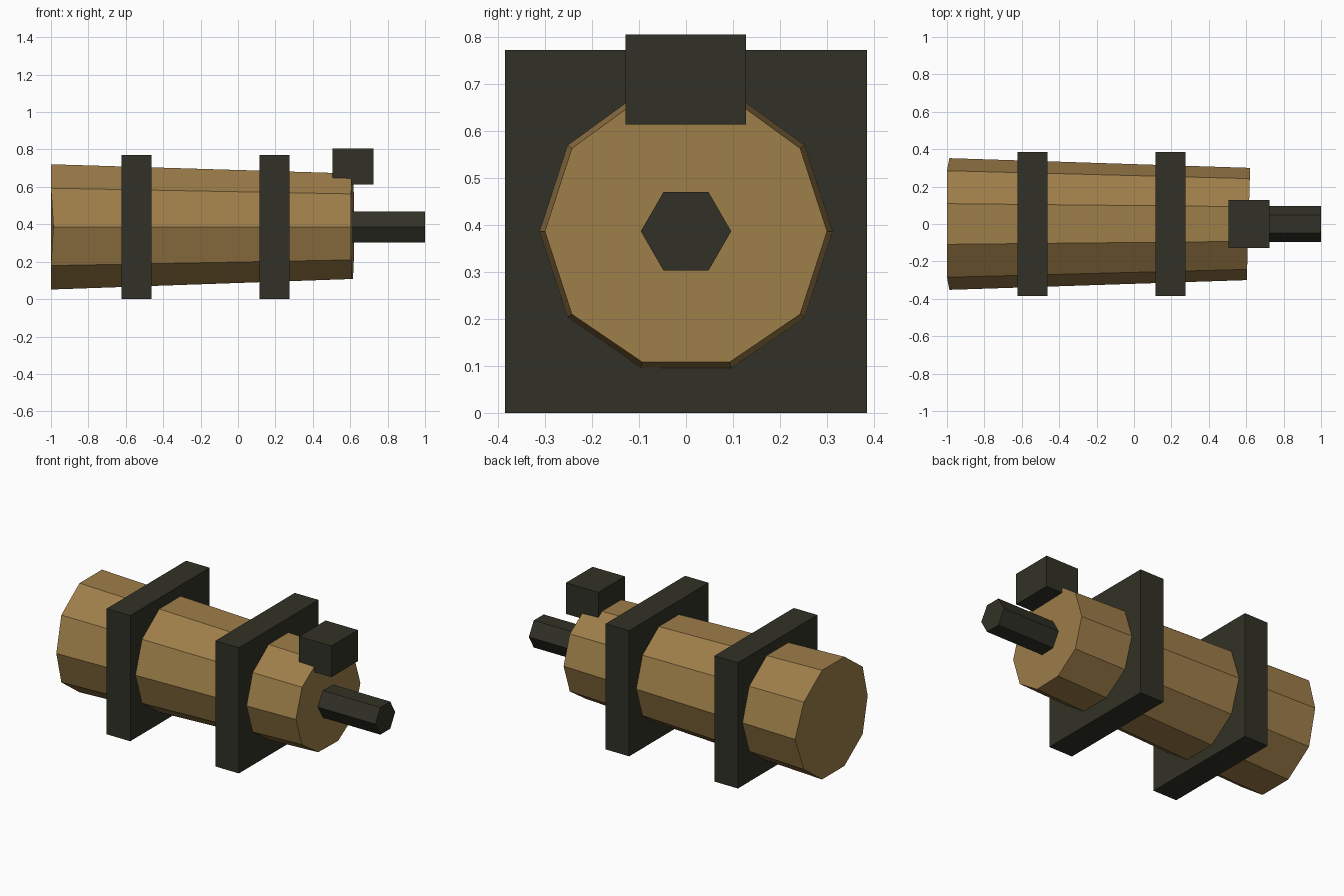
import bpy, bmesh, math

if "Cube" in bpy.data.objects:
    bpy.data.objects.remove(bpy.data.objects["Cube"])

CENTER_Z = 0.386


def material(name, color):
    m = bpy.data.materials.new(name)
    m.diffuse_color = (*color, 1)
    m.use_nodes = True
    m.node_tree.nodes["Principled BSDF"].inputs["Base Color"].default_value = m.diffuse_color
    return m


WOOD = material("tan brown", (0.340, 0.208, 0.067))
DARK = material("dark olive", (0.031, 0.031, 0.020))


def finish(name, bm, mat):
    bmesh.ops.recalc_face_normals(bm, faces=bm.faces)
    mesh = bpy.data.meshes.new(name)
    bm.to_mesh(mesh)
    bm.free()
    mesh.materials.append(mat)
    obj = bpy.data.objects.new(name, mesh)
    bpy.context.collection.objects.link(obj)


def box(name, x, y, z, mat):
    """Box from (low, high) ranges."""
    bm = bmesh.new()
    bmesh.ops.create_cube(bm, size=1)
    for v in bm.verts:
        v.co = [r[0] if c < 0 else r[1] for r, c in zip((x, y, z), v.co)]
    finish(name, bm, mat)


def prism(name, sides, ends, mat, adjust=None):
    """Capped prism along x; ends = two (x, radius) pairs."""
    bm = bmesh.new()
    rings = []
    for x, r in ends:
        ring = []
        for i in range(sides):
            a = 2 * math.tau / 2 * i / sides
            co = [x, r * math.cos(a), CENTER_Z + r * math.sin(a)]
            if adjust:
                adjust(co)
            ring.append(bm.verts.new(co))
        rings.append(ring)
        bm.faces.new(ring)
    for i in range(sides):
        j = (i + 1) % sides
        bm.faces.new((rings[0][i], rings[0][j], rings[1][j], rings[1][i]))
    finish(name, bm, mat)


def hand_cut(co):
    """Slightly uneven ends of the barrel."""
    if co[0] < 0:
        if abs(co[1]) > 0.33:
            co[0] += 0.013
    else:
        co[0] += 0.03 * co[1]
        if co[2] < 0.15:
            co[2] += 0.007


# Tapered ten-sided barrel
prism("barrel", 10, ((-1.0, 0.352), (0.612, 0.30)), WOOD, hand_cut)
# Six-sided shaft out of the narrow end
prism("shaft", 6, ((0.52, 0.096), (1.0, 0.096)), DARK)
# Square bands around the barrel
for name, x in (("rear_band", -0.622), ("front_band", 0.116)):
    box(name, (x, x + 0.16), (-0.385, 0.385), (0, 0.771), DARK)
# Block on top of the narrow end
box("top_block", (0.505, 0.725), (-0.129, 0.128), (0.613, 0.804), DARK)
